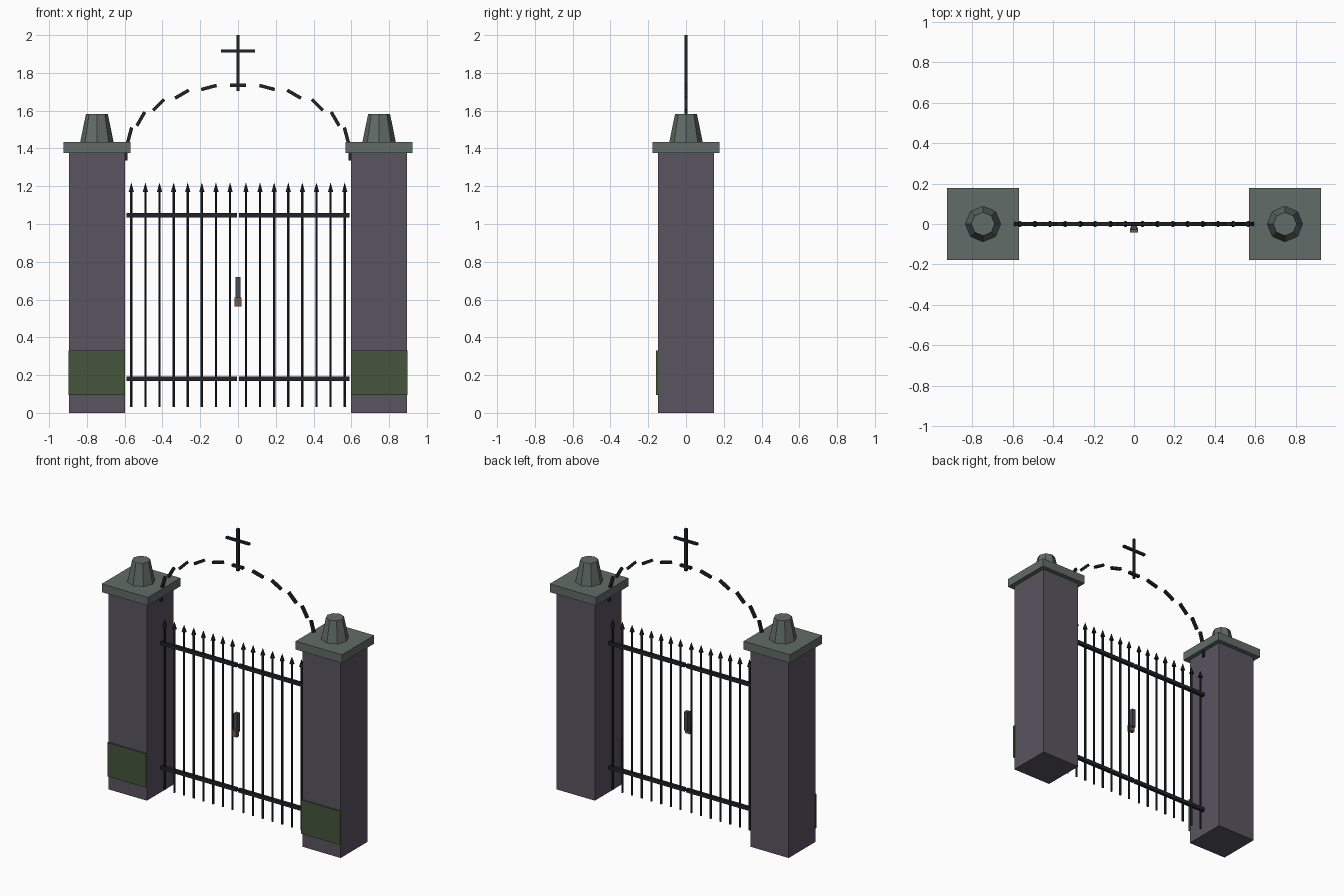
import bpy, math

if "Cube" in bpy.data.objects:
    bpy.data.objects.remove(bpy.data.objects["Cube"])


def material(name, r, g, b):
    m = bpy.data.materials.new(name)
    m.diffuse_color = (r, g, b, 1)
    m.use_nodes = True
    m.node_tree.nodes["Principled BSDF"].inputs["Base Color"].default_value = m.diffuse_color
    return m


STONE = material("stone", 0.10, 0.09, 0.12)
CAPSTONE = material("capstone", 0.12, 0.15, 0.135)
MOSS = material("moss", 0.06, 0.09, 0.045)
IRON = material("iron", 0.015, 0.017, 0.02)
LATCH = material("latch_metal", 0.07, 0.07, 0.08)
RUST = material("rust", 0.16, 0.10, 0.065)


def finish(name, mat):
    ob = bpy.context.object
    ob.name = name
    ob.data.materials.append(mat)
    return ob


def box(name, center, size, mat, tilt=0.0):
    bpy.ops.mesh.primitive_cube_add(size=1, location=center, rotation=(0, tilt, 0))
    bpy.context.object.scale = size
    return finish(name, mat)


def cone(name, x, z0, z1, r0, r1, sides, mat):
    bpy.ops.mesh.primitive_cone_add(vertices=sides, radius1=r0, radius2=r1,
                                    depth=z1 - z0, location=(x, 0, (z0 + z1) / 2))
    return finish(name, mat)


for side, s in (("left", -1), ("right", 1)):
    # Stone pillar with moss patch, cap and octagonal finial
    px = s * 0.747
    box(side + "_pillar", (px, 0, 0.69), (0.296, 0.296, 1.38), STONE)
    box(side + "_moss_patch", (px, -0.150, 0.212), (0.300, 0.016, 0.235), MOSS)
    box(side + "_pillar_cap", (px, 0, 1.406), (0.356, 0.356, 0.058), CAPSTONE)
    cone(side + "_finial", px, 1.435, 1.583, 0.088, 0.058, 8, CAPSTONE)

    # Gate leaf: two rails and eight spear-topped bars
    for level, z in (("lower", 0.18), ("upper", 1.046)):
        box(f"{side}_{level}_rail", (s * 0.298, 0, z), (0.584, 0.022, 0.024), IRON)
    for i in range(8):
        x = s * (0.042 + i * 0.0747)
        cone(f"{side}_bar_{i}", x, 0.03, 1.18, 0.007, 0.007, 6, IRON)
        cone(f"{side}_spear_tip_{i}", x, 1.17, 1.22, 0.016, 0.0, 6, IRON)

# Broken arch of short iron segments
for i in range(13):
    a = math.pi * i / 12
    box(f"arch_segment_{i}",
        (0.594 * math.cos(a), 0, 1.378 + 0.357 * math.sin(a)),
        (0.018, 0.018, 0.084), IRON, math.pi / 2 - a - math.pi / 2)

# Cross on the arch
box("cross_upright", (0, 0, 1.8525), (0.016, 0.016, 0.295), IRON)
box("cross_arm", (0, 0, 1.915), (0.18, 0.016, 0.016), IRON)

# Latch plate and padlock
box("latch_plate", (0, -0.014, 0.655), (0.028, 0.03, 0.13), LATCH)
box("padlock", (0, -0.029, 0.587), (0.038, 0.024, 0.046), RUST)
